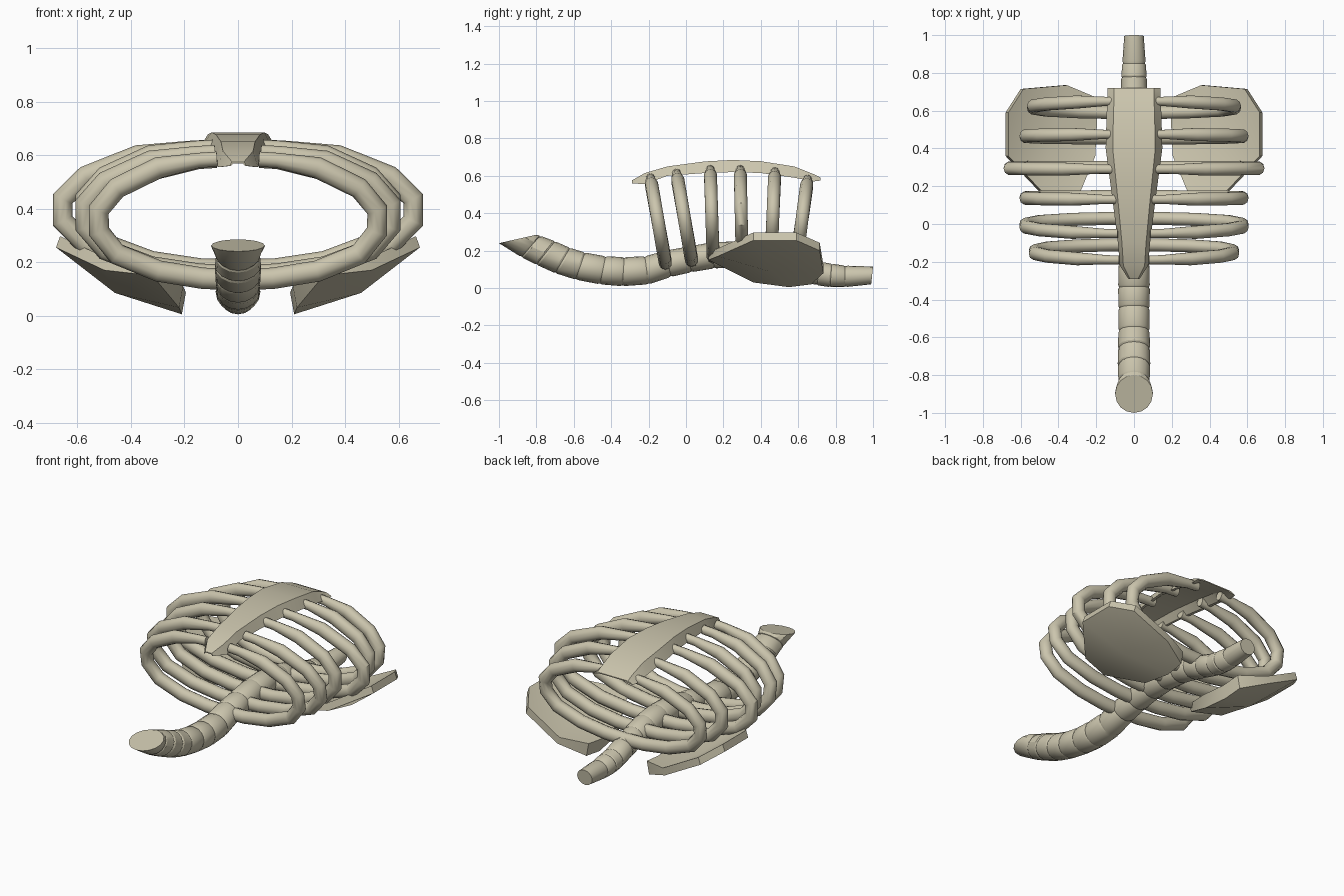
import bpy, bmesh, math
from mathutils import Vector

old = bpy.data.objects.get("Cube")
if old:
    bpy.data.objects.remove(old, do_unlink=True)

bone = bpy.data.materials.new("bone")
bone.use_nodes = True
bone_colour = (0.60, 0.56, 0.42, 1)
bone.diffuse_color = bone_colour
bone.node_tree.nodes["Principled BSDF"].inputs["Base Color"].default_value = bone_colour


def finish(name, bm, angle, mirror=False):
    """Turn a bmesh into a shaded object, optionally mirrored across x."""
    bmesh.ops.recalc_face_normals(bm, faces=bm.faces)
    mesh = bpy.data.meshes.new(name)
    bm.to_mesh(mesh)
    bm.free()
    mesh.materials.append(bone)
    obj = bpy.data.objects.new(name, mesh)
    bpy.context.collection.objects.link(obj)
    if mirror:
        obj.modifiers.new("mirror", 'MIRROR').use_clip = False
    bpy.ops.object.select_all(action='DESELECT')
    obj.select_set(True)
    bpy.context.view_layer.objects.active = obj
    bpy.ops.object.shade_smooth_by_angle(angle=math.radians(angle))
    return obj


def loft(name, rings, angle, mirror=False):
    """Skin a row of equally sized closed rings and cap both ends."""
    bm = bmesh.new()
    loops = [[bm.verts.new(p) for p in ring] for ring in rings]
    count = len(loops[0])
    for a, b in zip(loops, loops[1:]):
        for i in range(count):
            j = (i + 1) % count
            bm.faces.new((a[i], a[j], b[j], b[i]))
    bm.faces.new(loops[0])
    bm.faces.new(loops[-1])
    return finish(name, bm, angle, mirror)


def ellipse(centre, u, v, sides):
    steps = [math.tau * i / sides for i in range(sides)]
    return [centre + u * math.cos(t) + v * math.sin(t) for t in steps]


# Spine: each joint is a ring given by its lowest and highest (y, z) point
joints = [
    ((-1, .24), (-.8, .285)), ((-.88, .165), (-.78, .28)),
    ((-.8, .125), (-.7, .25)), ((-.7, .08), (-.62, .215)),
    ((-.59, .045), (-.54, .19)), ((-.46, .02), (-.43, .17)),
    ((-.34, .01), (-.33, .165)), ((-.2, .02), (-.22, .17)),
    ((-.08, .06), (-.11, .2)), ((.03, .085), (0, .22)),
    ((.15, .105), (.14, .245)), ((.27, .11), (.28, .25)),
    ((.39, .1), (.41, .235)), ((.5, .075), (.52, .205)),
    ((.6, .045), (.63, .17)), ((.7, .015), (.72, .14)),
    ((.77, .005), (.78, .13)), ((.85, .005), (.85, .12)),
    ((.99, .02), (1, .115)),
]


def spine_ring(low, high, scale):
    centre, v = (low + high) / 2, (high - low) / 2
    u = Vector((v.length * 1.08, 0, 0))
    if centre.y < -.89:
        u.x = .1
    return ellipse(centre, u * scale, v * scale, 16)


joints = [[Vector((0, *p)) for p in pair] for pair in joints]
groove = .94
rings = [spine_ring(*joints[0], 1)]
for a, b in zip(joints, joints[1:]):
    for t in (.1, .9):
        rings.append(spine_ring(a[0].lerp(b[0], t), a[1].lerp(b[1], t), 1))
    last = b is joints[-1]
    rings.append(spine_ring(*b, 1 if last else groove))
loft("spine", rings, 25)


# Ribs: a flattened half loop from breastbone to spine, leaning along y
def rib(name, half_width, top, bottom):
    (top_y, top_z), (low_y, low_z) = top, bottom
    # fractions of half width and of height
    outline = [(.15, 1), (.28, .99), (.57, .93), (.87, .76), (1, .58), (1, .4),
               (.87, .21), (.57, .07), (.25, .01), (0, 0)]
    path = []
    for fx, fz in outline:
        path.append(Vector((fx * half_width, low_y + (top_y - low_y) * fz,
                            low_z + (top_z - low_z) * fz)))
    rings = []
    for i, p in enumerate(path):
        tangent = (path[min(i + 1, len(path) - 1)] - path[max(i - 1, 0)]).normalized()
        out = tangent.cross(Vector((0, 1, 0))).normalized()
        side = out.cross(tangent)
        thick = .7 if i < 2 else 1
        rings.append(ellipse(p, out * .04 * thick, side * .036 * thick, 10))
    loft(name, rings, 40, mirror=True)


ribs = [
    (.52, (-.19, .585), (-.11, .135)),
    (.57, (-.05, .61), (.03, .15)),
    (.57, (.13, .63), (.145, .17)),
    (.655, (.29, .63), (.3, .17)),
    (.57, (.475, .62), (.455, .165)),
    (.53, (.65, .58), (.59, .15)),
]
for number, spec in enumerate(ribs, 1):
    rib(f"rib_pair_{number}", *spec)

# Breastbone: an arched channel, (y, half width, rim height, crest height)
stations = [
    (-.29, .03, .56, .575), (-.22, .075, .555, .615), (-.1, .085, .6, .65),
    (.1, .11, .615, .677), (.25, .13, .62, .685), (.4, .15, .615, .678),
    (.58, .145, .59, .65), (.68, .14, .57, .61), (.72, .14, .575, .59),
]
rings = []
for y, w, rim, crest in stations:
    inner = rim + (crest - rim) * .6
    half = [(w, rim), (w * .75, crest)]
    under = [(w * .6, inner), (w * .88, rim)]
    section = half + [(-x, z) for x, z in reversed(half)]
    section += [(-x, z) for x, z in reversed(under)] + under
    rings.append([Vector((x, y, z)) for x, z in section])
loft("breastbone", rings, 30)

# Shoulder blades: bowed plates, with a lower and an upper fan joined by a rim
edge = [
    (.215, .67, .02), (.37, .735, .08), (.6, .715, .2), (.68, .59, .255),
    (.68, .36, .255), (.5, .17, .17), (.32, .12, .15), (.22, .36, .03),
    (.21, .55, .005),
]
bm = bmesh.new()
lower = [bm.verts.new(p) for p in edge]
upper = []
for x, y, z in edge:
    thick = .08 if x < .3 and y > .2 else .042
    upper.append(bm.verts.new((x - .015, y, z + thick)))
low_mid = bm.verts.new((.46, .46, .085))
high_mid = bm.verts.new((.44, .46, .14))
for i in range(len(edge)):
    j = (i + 1) % len(edge)
    bm.faces.new((lower[i], lower[j], upper[j], upper[i]))
    bm.faces.new((lower[i], low_mid, lower[j]))
    bm.faces.new((upper[i], upper[j], high_mid))
finish("shoulder_blades", bm, 35, mirror=True)
